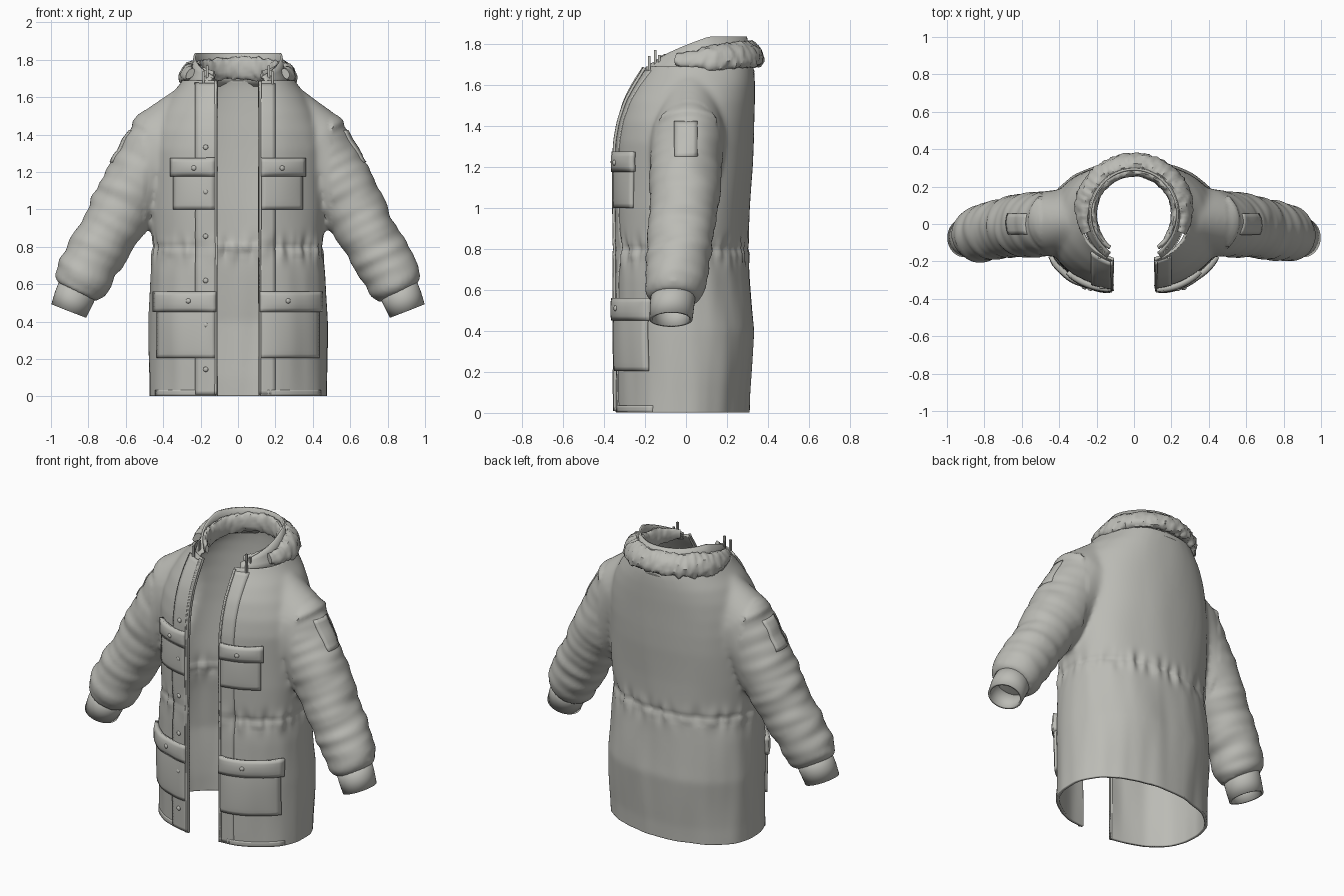
import bpy, bmesh, math
from mathutils import Vector, noise
from mathutils.bvhtree import BVHTree

if "Cube" in bpy.data.objects:
    bpy.data.objects.remove(bpy.data.objects["Cube"])

CLOTH = (0.5, 0.5, 0.465, 1)
mat = bpy.data.materials.new("warm grey cloth")
mat.use_nodes = True
mat.diffuse_color = CLOTH
bsdf = mat.node_tree.nodes["Principled BSDF"]
bsdf.inputs["Base Color"].default_value = CLOTH
bsdf.inputs["Roughness"].default_value = 0.8
parts = []


def finish(name, bm):
    me = bpy.data.meshes.new(name)
    bmesh.ops.recalc_face_normals(bm, faces=bm.faces)
    bm.to_mesh(me)
    bm.free()
    me.materials.append(mat)
    ob = bpy.data.objects.new(name, me)
    bpy.context.collection.objects.link(ob)
    parts.append(ob)
    return ob


def solidify(ob, thickness, offset=-1):
    m = ob.modifiers.new("thickness", "SOLIDIFY")
    m.thickness, m.offset = thickness, offset
    return ob


def loft(bm, rings, caps=True, wrap=True):
    """Skin a list of rings of points."""
    rows = [[bm.verts.new(p) for p in ring] for ring in rings]
    n = len(rows[0])
    for a, b in zip(rows, rows[1:]):
        for i in range(n if wrap else n - 1):
            j = (i + 1) % n
            bm.faces.new((a[i], a[j], b[j], b[i]))
    if caps:
        bm.faces.new(rows[0])
        bm.faces.new(rows[-1])


def tube_rings(stations, n=32):
    """Elliptical rings square to a path in x-z; station = x, y, z, radius, y radius."""
    rings = []
    for i, (x, y, z, r, ry) in enumerate(stations):
        p, q = stations[max(i - 1, 0)], stations[min(i + 1, len(stations) - 1)]
        side = Vector((p[2] - q[2], 0, q[0] - p[0])).normalized()
        rings.append([Vector((x, y, z)) + side * r * math.cos(t) + Vector((0, ry * math.sin(t), 0))
                      for t in (math.tau * k / n for k in range(n))])
    return rings


def mirrored(stations, s):
    return [(s * x, y, z, r, ry) for x, y, z, r, ry in stations]


# Torso: height, half width, front, back
TORSO = [(-0.06, .475, -.345, .305), (0.1, .475, -.347, .31), (0.4, .48, -.35, .335),
         (0.65, .47, -.35, .312), (0.8, .455, -.345, .30), (1.0, .465, -.347, .31),
         (1.2, .465, -.347, .325), (1.32, .465, -.345, .33), (1.42, .45, -.33, .333),
         (1.52, .415, -.3, .337), (1.6, .37, -.26, .338), (1.66, .32, -.225, .335),
         (1.71, .285, -.2, .325), (1.76, .25, -.17, .31)]
SLEEVE = [(.12, .03, 1.46, .15, .13), (.27, .02, 1.43, .215, .16), (.39, .01, 1.34, .22, .18),
          (.5, 0, 1.2, .187, .175), (.62, -.01, 1.0, .173, .168), (.72, -.03, .82, .155, .158),
          (.75, -.035, .77, .163, .16), (.775, -.04, .73, .152, .152), (.815, -.05, .66, .155, .15),
          (.845, -.06, .59, .146, .142), (.862, -.065, .555, .118, .118)]
CUFF = [(.85, -.06, .59, .108, .11), (.88, -.068, .52, .106, .108), (.905, -.073, .456, .1, .105)]


def torso_ring(z, hw, yf, yb, n=64):
    ring, mid = [], (yf + yb) / 2
    for k in range(n):
        c, s = math.cos(math.tau * k / n), math.sin(math.tau * k / n)
        ring.append((hw * math.copysign(abs(c) ** .9, c),
                     mid + (yb - yf) / 2 * math.copysign(abs(s) ** .9, s), z))
    return ring


# Coat shell: torso and sleeves merged, softened and cut open
bm = bmesh.new()
loft(bm, [torso_ring(*row) for row in TORSO])
for s in (1, -1):
    loft(bm, tube_rings(mirrored(SLEEVE, s)))
shell = finish("coat_shell", bm)
m = shell.modifiers.new("merge", "REMESH")
m.mode, m.voxel_size = "VOXEL", 0.015
m = shell.modifiers.new("soften", "SMOOTH")
m.iterations, m.factor = 10, 0.5
merged = bpy.data.meshes.new_from_object(
    shell.evaluated_get(bpy.context.evaluated_depsgraph_get()))
shell.modifiers.clear()

bm = bmesh.new()
bm.from_mesh(merged)
bm.normal_update()
NECK_Z, GAP = 1.69, 0.11
for v in bm.verts:  # gathered waist, sleeve folds and broad creases
    x, y, z = v.co
    d = .007 * noise.noise(Vector((x * 5, y * 5, z * 2.5)))
    if abs(x) < .5:
        gather = math.exp(-((z - .79) / .06) ** 2) * min(1, abs(x) * 4 + max(0, y * 4))
        d += .024 * gather * noise.noise(Vector((x * 20, y * 20, z * 4)))
        d -= .006 * math.exp(-((z - .8) / .015) ** 2)
        d += .006 * noise.noise(Vector((x * 11, y * 11, z * 1.5))) * (z < .75)
    if abs(x) > .5:
        along = .45 * abs(x) - .9 * z
        d += .011 * noise.noise(Vector((along * 16, y * 5, x * 3)))
        d += .009 * math.exp(-((along + 1.07) / .02) ** 2)
    v.co += v.normal * d
for co, no in (((0, 0, 0.002), (0, 0, 1)), ((0, 0, NECK_Z), (0, 0, 1)),
               ((GAP, 0, 0), (1, 0, 0)), ((-GAP, 0, 0), (1, 0, 0))):
    bmesh.ops.bisect_plane(bm, geom=bm.verts[:] + bm.edges[:] + bm.faces[:],
                           plane_co=co, plane_no=no)
gone = []
for f in bm.faces:
    c = f.calc_center_median()
    if c.z > NECK_Z or c.z < 0.002 or (abs(c.x) < GAP and c.y < 0):
        gone.append(f)
bmesh.ops.delete(bm, geom=gone, context="FACES")
surface = BVHTree.FromBMesh(bm)
parts.remove(shell)
bpy.data.objects.remove(shell)
shell = solidify(finish("coat_shell", bm), 0.016)


def on_coat(a, z, side=None):
    """Point and normal on the cloth, seen from the front or from one side."""
    start = Vector((a, -2, z)) if side is None else Vector((2 * side, a, z))
    aim = Vector((0, 1, 0)) if side is None else Vector((-side, 0, 0))
    hit, normal = surface.ray_cast(start, aim)[:2]
    return (hit, normal if normal.dot(aim) < 0 else -normal) if hit else (None, None)


def panel(name, a0, a1, z0, z1, lift, side=None, puff=0.0):
    """A sewn-on piece that follows the cloth."""
    nx, nz = max(3, int((a1 - a0) / .02)), max(3, int((z1 - z0) / .02))
    bm = bmesh.new()
    rows = []
    for j in range(nz + 1):
        row = []
        for i in range(nx + 1):
            u, w = i / nx, j / nz
            hit, normal = on_coat(a0 + (a1 - a0) * u, z0 + (z1 - z0) * w, side)
            bulge = puff * math.sqrt(math.sin(math.pi * u) * math.sin(math.pi * w) + 1e-9)
            row.append(bm.verts.new(hit + normal * (lift + bulge)) if hit else None)
        rows.append(row)
    for a, b in zip(rows, rows[1:]):
        for i in range(nx):
            quad = (a[i], a[i + 1], b[i + 1], b[i])
            if all(quad):
                bm.faces.new(quad)
    ob = finish(name, bm)
    toward = Vector((0, -1, 0)) if side is None else Vector((side, 0, 0))
    if sum(p.normal.dot(toward) for p in ob.data.polygons) < 0:
        ob.data.flip_normals()
    return solidify(ob, lift + .008)


def button(name, x, z, lift):
    hit, normal = on_coat(x, z)
    bm = bmesh.new()
    bmesh.ops.create_uvsphere(bm, u_segments=12, v_segments=8, radius=.014)
    bmesh.ops.scale(bm, vec=(1, 1, .6), verts=bm.verts)
    ob = finish(name, bm)
    ob.location = hit + normal * lift
    ob.rotation_euler = normal.to_track_quat("Z", "Y").to_euler()


# Front plackets, zip edges and hem
panel("right_placket", -.225, -.113, .01, 1.67, .012)
panel("left_placket", .113, .2, .01, 1.67, .004)
for i in range(6):
    button("placket_button", -.17, .145 + .237 * i, .014)

for s, label in ((1, "left"), (-1, "right")):
    def front(name, inner, outer, *rest, **kw):
        a, b = sorted((s * inner, s * outer))
        return panel(label + name, a, b, *rest, **kw)
    front("_zip_edge", .111, .122, .01, 1.68, .016)
    front("_chest_pocket", .125, .34, 1.0, 1.2, .014, puff=.006)
    front("_chest_flap", .12, .35, 1.175, 1.275, .022, puff=.012)
    front("_hip_pocket", .12, .425, .205, .5, .014, puff=.008)
    front("_hip_flap", .115, .435, .45, .56, .024, puff=.012)
    front("_hem_band", .12, .44, .004, .035, .004)
    button(label + "_chest_button", s * .225, 1.22, .034)
    button(label + "_hip_button", s * .255, .51, .036)
    panel(label + "_sleeve_patch", -.055, .055, 1.25, 1.42, .006, side=s)

    # Ribbed cuff, open at the wrist
    bm = bmesh.new()
    loft(bm, tube_rings(mirrored(CUFF, s), 40), caps=False)
    solidify(finish(label + "_cuff", bm), .014)

    # Loose zip tail at the neck
    bm = bmesh.new()
    for dx, dy, h in ((0, 0, .1), (.012, .02, .075), (.02, -.03, .07)):
        box = bmesh.ops.create_cube(bm, size=1)["verts"]
        bmesh.ops.scale(bm, vec=(.012, .012, h), verts=box)
        bmesh.ops.translate(bm, vec=(s * (.165 + dx), -.15 + dy, 1.67 + h / 2), verts=box)
    finish(label + "_zip_tail", bm)


def arc(start, end, n):
    return [math.radians(start + (end - start) * i / n) for i in range(n + 1)]


# Standing collar, higher at the back
bm = bmesh.new()
walls = []
for t in arc(-57, 237, 60):
    c, s = math.cos(t), math.sin(t)
    rise = min(1, max(0, (s + .85) / 1.1)) ** .7
    top = 1.7 + .135 * rise
    walls.append([(c * r, .05 + s * (r + .01), z) for r, z in
                  ((.27, 1.66), (.255, 1.7), (.24, (1.7 + top) / 2), (.232, top))])
loft(bm, walls, caps=False, wrap=False)
solidify(finish("collar", bm), .012, 0)


def fur(name, start, end, radius, z_side, z_back, thick, tall, lean):
    """A lumpy roll around the neck."""
    bm = bmesh.new()
    rings = []
    for t in arc(start, end, 110):
        c, s = math.cos(t), math.sin(t)
        z = z_side + (z_back - z_side) * max(s, 0)
        taper = min(1, .45 + .8 * min(t - math.radians(start), math.radians(end) - t))
        ring = []
        for k in range(20):
            a = math.tau * k / 20
            p, q = math.cos(a) * thick * taper, math.sin(a) * tall * taper
            r = radius + p - lean * q
            point = Vector((c * r, .055 + s * r, z + q))
            lump = 1 + .2 * noise.noise(point * 32) + .13 * noise.noise(point * 65)
            r = radius + (p - lean * q) * lump
            ring.append((c * r, .055 + s * r, z + q * lump))
        rings.append(ring)
    loft(bm, rings)
    finish(name, bm)


fur("outer_fur_collar", -22, 202, .275, 1.725, 1.752, .045, .062, .35)
fur("inner_fur_lining", -55, 235, .222, 1.715, 1.755, .024, .06, 0)

bpy.ops.object.select_all(action="DESELECT")
for ob in parts:
    ob.select_set(True)
bpy.context.view_layer.objects.active = shell
bpy.ops.object.shade_smooth_by_angle(angle=math.radians(40))
